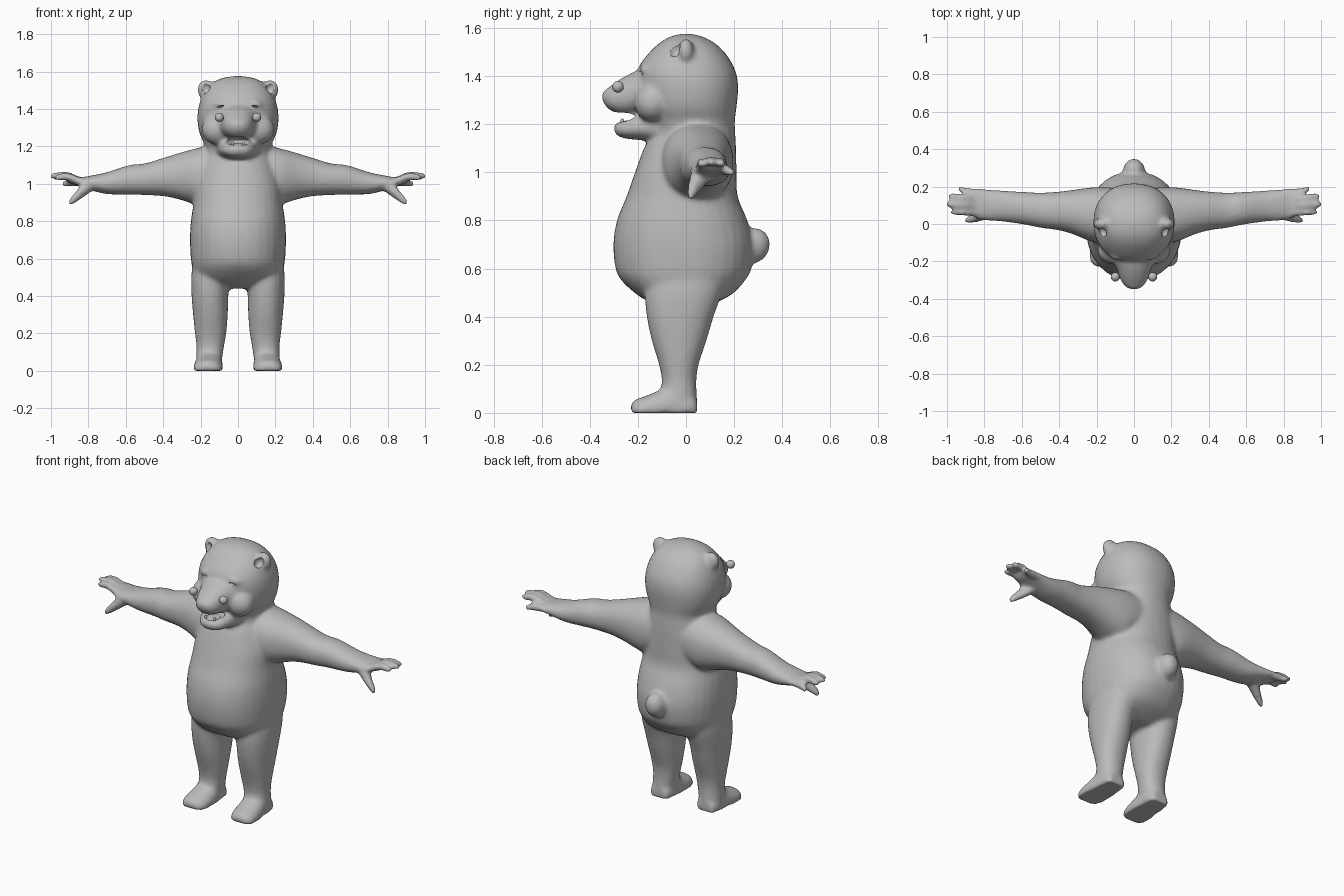
import bpy, bmesh, math
from mathutils import Vector, Matrix

if "Cube" in bpy.data.objects:
    bpy.data.objects.remove(bpy.data.objects["Cube"], do_unlink=True)

grey = bpy.data.materials.new("plain_grey")
grey.use_nodes = True
grey.diffuse_color = (0.5, 0.5, 0.5, 1)
grey.node_tree.nodes["Principled BSDF"].inputs["Base Color"].default_value = (0.5, 0.5, 0.5, 1)

SIDES = (1, -1)
AXES = {"x": (0, 1, 2), "y": (1, 0, 2), "z": (2, 0, 1)}


def spline(rows, steps=4):
    """Smooth the rows of a profile into more rows."""
    out = []
    for i in range(len(rows) - 1):
        picks = [rows[max(0, min(len(rows) - 1, i + k))] for k in (-1, 0, 1, 2)]
        for s in range(steps):
            t = s / steps
            out.append([b + 0.5 * t * (c - a + t * (2*a - 5*b + 4*c - d + t * (3*(b - c) + d - a)))
                        for a, b, c, d in zip(*picks)])
    return out + [list(rows[-1])]


def loft(bm, axis, rows, side=1, floor=-1, power=2.2, n=32):
    """Rows hold a position on the axis, then low and high bounds on the two other axes."""
    along, u, v = AXES[axis]
    rings = []
    for t, u0, u1, v0, v1 in spline(rows):
        ring = []
        for k in range(n):
            c, s = math.cos(math.tau * k / n), math.sin(math.tau * k / n)
            p = Vector()
            p[along] = t
            p[u] = (u0 + u1) / 2 + (u1 - u0) / 2 * math.copysign(abs(c) ** (2 / power), c)
            p[v] = (v0 + v1) / 2 + (v1 - v0) / 2 * math.copysign(abs(s) ** (2 / power), s)
            p.x *= side
            p.z = max(p.z, floor)
            ring.append(bm.verts.new(p))
        rings.append(ring)
    faces = [bm.faces.new(rings[0]), bm.faces.new(rings[-1][::-1])]
    for a, b in zip(rings, rings[1:]):
        for k in range(n):
            j = (k + 1) % n
            faces.append(bm.faces.new((a[k], b[k], b[j], a[j])))
    bmesh.ops.recalc_face_normals(bm, faces=faces)


def finger(bm, path, side):
    """Each point of the path holds its place, then the half depth and half height there."""
    loft(bm, "x", [(x, y - ry, y + ry, z - rz, z + rz) for x, y, z, ry, rz in path], side, n=16)


def ball(bm, centre, radii, turn=0, axis="Y"):
    m = Matrix.Translation(centre) @ Matrix.Rotation(turn, 4, axis) @ Matrix.Diagonal((*radii, 1))
    bmesh.ops.create_uvsphere(bm, u_segments=28, v_segments=18, radius=1, matrix=m)


def finish(name, bm):
    mesh = bpy.data.meshes.new(name)
    bm.to_mesh(mesh)
    bm.free()
    ob = bpy.data.objects.new(name, mesh)
    bpy.context.collection.objects.link(ob)
    mesh.materials.append(grey)
    mesh.shade_smooth()
    return ob


body = bmesh.new()

# Torso, neck and skull: height, half width, front, back
trunk = [(.44, .15, -.1, .08), (.47, .21, -.17, .15), (.5, .235, -.215, .2),
         (.55, .245, -.268, .245), (.6, .252, -.293, .272), (.7, .257, -.302, .28),
         (.8, .252, -.287, .255), (.9, .238, -.247, .215), (1, .23, -.212, .21),
         (1.1, .2, -.175, .208), (1.16, .18, -.145, .205), (1.21, .18, -.16, .203),
         (1.27, .206, -.185, .21), (1.34, .217, -.2, .217), (1.4, .213, -.205, .212),
         (1.45, .199, -.19, .193), (1.5, .174, -.15, .16), (1.54, .137, -.107, .115),
         (1.565, .085, -.062, .065), (1.576, .02, -.015, .015)]
loft(body, "z", [(z, -w, w, f, b) for z, w, f, b in trunk])

# Muzzle and lower jaw: depth, half width, bottom, top
muzzle = [(-.1, .14, 1.22, 1.42), (-.18, .12, 1.235, 1.425), (-.22, .1, 1.24, 1.415),
          (-.26, .085, 1.24, 1.395), (-.295, .073, 1.248, 1.373), (-.325, .056, 1.265, 1.35),
          (-.343, .034, 1.29, 1.336), (-.351, .01, 1.31, 1.32)]
jaw = [(-.08, .13, 1.12, 1.24), (-.17, .105, 1.132, 1.24), (-.22, .092, 1.136, 1.235),
       (-.26, .075, 1.142, 1.217), (-.285, .054, 1.152, 1.207), (-.299, .02, 1.17, 1.195)]
for part in (muzzle, jaw):
    loft(body, "y", [(y, -w, w, lo, hi) for y, w, lo, hi in part])

# Tail
ball(body, (0, .28, .695), (.06, .068, .075), math.radians(-25), "X")

# Arm: distance out, front, back, bottom, top
arm = [(.05, -.09, .19, .93, 1.2), (.17, -.1, .197, .88, 1.2), (.24, -.09, .194, .893, 1.185),
       (.32, -.057, .183, .918, 1.163), (.4, -.034, .173, .934, 1.138), (.5, -.02, .167, .94, 1.108),
       (.58, -.004, .171, .942, 1.1), (.7, .013, .178, .945, 1.062), (.78, .018, .185, .964, 1.045),
       (.84, .03, .19, .985, 1.035), (.89, .05, .175, 1, 1.035), (.91, .06, .16, 1.01, 1.03)]
# Leg: height, inner, outer, front, back
leg = [(.01, .09, .215, -.1, .038), (.06, .085, .224, -.11, .045), (.13, .075, .222, -.1, .043),
       (.2, .063, .23, -.112, .052), (.3, .055, .24, -.142, .085), (.4, .052, .248, -.163, .115),
       (.5, .045, .25, -.17, .15), (.6, .05, .24, -.15, .17)]
# Foot: depth, inner, outer, bottom, top
foot = [(.046, .11, .2, -.03, .06), (.02, .09, .22, -.05, .09), (-.06, .083, .228, -.06, .115),
        (-.12, .08, .236, -.06, .09), (-.17, .083, .238, -.05, .07), (-.21, .098, .228, -.04, .055),
        (-.23, .13, .2, -.02, .035)]
# Finger tips: place, then height
tips = [(.945, .187, 1.0), (.993, .148, 1.037), (1.005, .105, 1.041), (.982, .064, 1.034)]
thumb = [(.77, .075, 1, .045, .03), (.82, .052, .972, .038, .04), (.86, .033, .936, .026, .032),
         (.89, .022, .91, .019, .024), (.905, .018, .9, .008, .01)]

for side in SIDES:
    loft(body, "x", arm, side)
    loft(body, "z", leg, side)
    loft(body, "y", foot, side, floor=0)
    for i, (x, y, z) in enumerate(tips):
        root = .165 - .034 * i
        finger(body, [(.84, root, 1.01, .022, .022), (.91, (root + y) / 2, z + .004, .02, .02),
                      (x - .02, y, z, .018, .018), (x, y, z, .008, .008)], side)
    finger(body, thumb, side)
    # Ear, brow and cheek
    ball(body, (.168 * side, 0, 1.5), (.05, .034, .056), .3 * side)
    ball(body, (.095 * side, -.165, 1.432), (.04, .03, .014), .25 * side)
    ball(body, (.11 * side, -.14, 1.29), (.085, .075, .08))

bear = finish("bear_body", body)
mod = bear.modifiers.new("blend_parts", "REMESH")
mod.mode, mod.voxel_size, mod.use_smooth_shade = "VOXEL", .011, True
mod = bear.modifiers.new("soften", "SMOOTH")
mod.factor, mod.iterations = .5, 8

# Hollows for the mouth, ears and closed eyes
cut = bmesh.new()
ball(cut, (0, -.26, 1.228), (.07, .09, .024))
for side in SIDES:
    ball(cut, (.172 * side, -.045, 1.51), (.026, .028, .032), .3 * side)
    ball(cut, (.095 * side, -.2, 1.412), (.022, .03, .006), .25 * side)
cutter = finish("hollow_cutter", cut)
cutter.hide_render = True
cutter.hide_set(True)
mod = bear.modifiers.new("hollows", "BOOLEAN")
mod.operation, mod.solver, mod.object = "DIFFERENCE", "FLOAT", cutter

# Tongue and lower teeth
bm = bmesh.new()
ball(bm, (0, -.225, 1.204), (.042, .055, .012))
finish("tongue", bm)
bm = bmesh.new()
for side in SIDES:
    ball(bm, (.03 * side, -.265, 1.21), (.008, .008, .014))
finish("lower_teeth", bm)

# Round eyes
for side, name in zip(SIDES, ("left_eye", "right_eye")):
    bm = bmesh.new()
    ball(bm, (.1 * side, -.283, 1.355), (.024, .024, .024))
    finish(name, bm)
